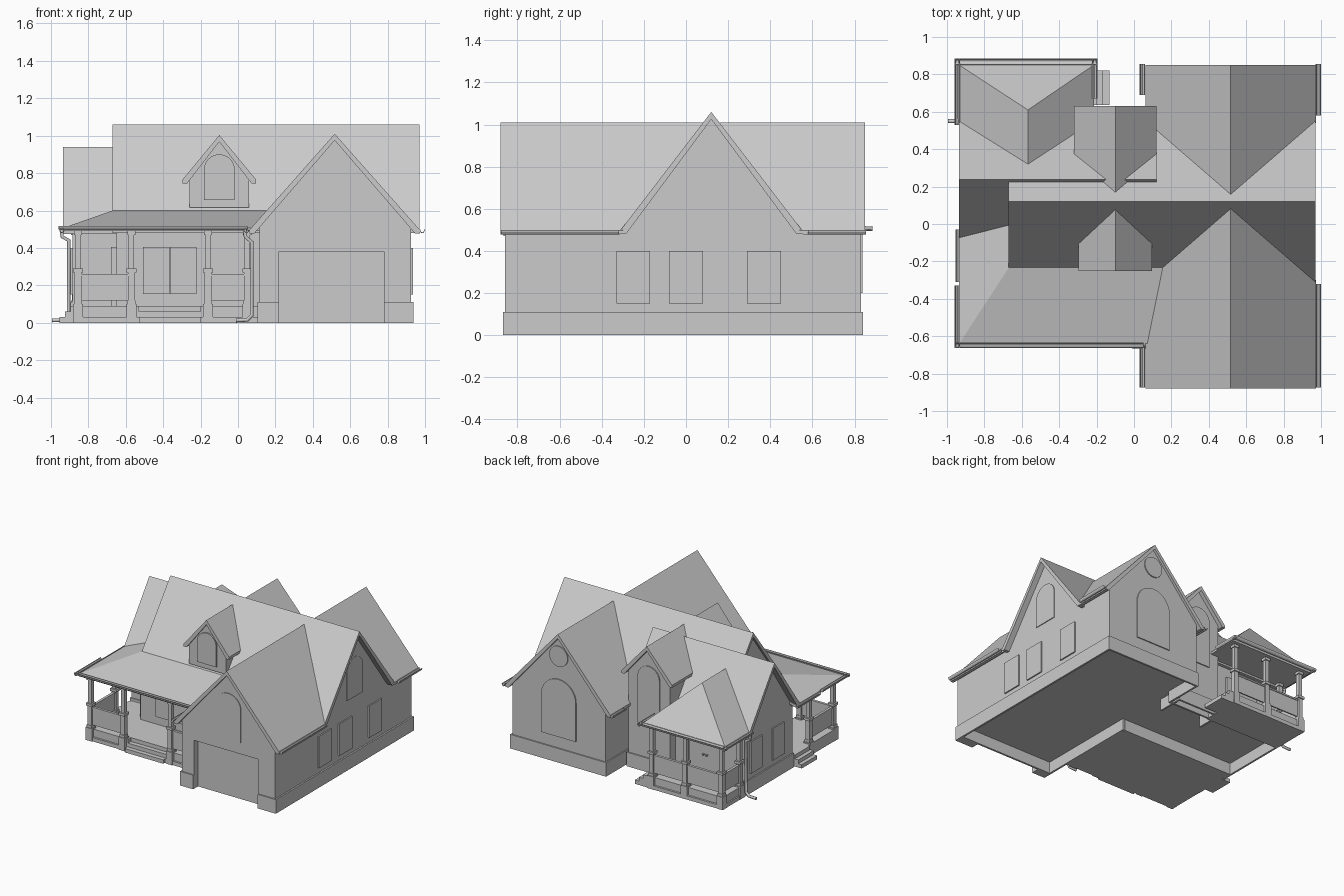
import bpy, bmesh, math
from mathutils import Vector

if "Cube" in bpy.data.objects:
    bpy.data.objects.remove(bpy.data.objects["Cube"])


def finish(name, bm):
    bmesh.ops.recalc_face_normals(bm, faces=bm.faces)
    me = bpy.data.meshes.new(name)
    bm.to_mesh(me)
    bm.free()
    ob = bpy.data.objects.new(name, me)
    bpy.context.collection.objects.link(ob)
    return ob


def prism(name, profile, axis, a, b, clip=None):
    """Extrude a (u, z) profile along x or y; clip = (point, normal) keeps the normal side."""
    bm = bmesh.new()
    at = lambda u, z, t: (t, u, z) if axis == 'x' else (u, t, z)
    ends = [[bm.verts.new(at(u, z, t)) for u, z in profile] for t in (a, b)]
    n = len(profile)
    for e in ends:
        bm.faces.new(e)
    for i in range(n):
        j = (i + 1) % n
        bm.faces.new((ends[0][i], ends[0][j], ends[1][j], ends[1][i]))
    if clip:
        bmesh.ops.bisect_plane(bm, geom=bm.verts[:] + bm.edges[:] + bm.faces[:],
                               plane_co=clip[0], plane_no=clip[1], clear_inner=True)
    return finish(name, bm)


def box(name, x0, x1, y0, y1, z0, z1):
    return prism(name, [(x0, z0), (x1, z0), (x1, z1), (x0, z1)], 'y', y0, y1)


def hull(name, pts):
    bm = bmesh.new()
    for p in pts:
        bm.verts.new(p)
    bmesh.ops.convex_hull(bm, input=bm.verts[:])
    return finish(name, bm)


def gable_roof(name, axis, c, w, apex, eave, a, b, clip=None, t=0.035):
    prism(name, [(c - w, eave - .02), (c - w, eave), (c, apex), (c + w, eave), (c + w, eave - .02),
                 (c + w - .025, eave - .02), (c, apex - t), (c - w + .025, eave - .02)], axis, a, b, clip)


def gable_wall(name, axis, c, w, hw, apex, eave, a, b, z0=.09, t=0.03):
    top = apex - t
    side = top - (apex - eave) / w * hw
    return prism(name, [(c - hw, z0), (c + hw, z0), (c + hw, side), (c, top), (c - hw, side)], axis, a, b)


def arch(name, axis, c, w, z0, z1, a, b):
    r = w / 2
    pts = [(c - r, z0), (c + r, z0)]
    pts += [(c + r * math.cos(math.pi * i / 16), z1 - r + r * math.sin(math.pi * i / 16)) for i in range(17)]
    prism(name, pts, axis, a, b)


def gutter(axis, c, top, a, b, r=.0145, h=.02, t=.004):
    """Open trough with a rounded bottom."""
    arc = [(math.cos(math.pi * (1 + i / 6)), math.sin(math.pi * (1 + i / 6))) for i in range(7)]
    pts = [(c + r * u, top + h * v) for u, v in arc]
    pts += [(c + (r - t) * u, top + (h - t) * v) for u, v in reversed(arc)]
    prism("gutter", pts, axis, a, b)


def cut(obs, name, *dims):
    cutter = box(name, *dims)
    cutter.hide_render = True
    cutter.hide_set(True)
    for ob in obs:
        m = ob.modifiers.new(name, 'BOOLEAN')
        m.operation, m.object, m.solver = 'DIFFERENCE', cutter, 'EXACT'


def pipe(name, pts, r=.011):
    cu = bpy.data.curves.new(name, 'CURVE')
    cu.dimensions = '3D'
    cu.bevel_depth, cu.bevel_resolution, cu.use_fill_caps = r, 1, True
    sp = cu.splines.new('POLY')
    sp.points.add(len(pts) - 1)
    for p, co in zip(sp.points, pts):
        p.co = (*co, 1)
    bpy.context.collection.objects.link(bpy.data.objects.new(name, cu))


def post(x, y):
    for part, w, z0, z1 in (("foot", .027, 0, .10), ("foot_cap", .022, .10, .12), ("lower", .018, .12, .27),
                            ("collar", .026, .27, .29), ("shaft", .015, .29, .47), ("head", .022, .47, .495)):
        box("post_" + part, x - w, x + w, y - w, y + w, z0, z1)


# Main roof planes, used for trimming the smaller roofs
S = (1.06 - .50) / .43
FRONT = (Vector((0, .12, 1.045)), Vector((0, -S, 1)))
REAR = (Vector((0, .12, 1.045)), Vector((0, S, 1)))

# Main house
gable_wall("main_walls", 'x', .12, .43, .40, 1.06, .50, -.65, .925)
gable_roof("main_roof", 'x', .12, .43, 1.06, .50, -.67, .97)
# Left wing, running behind the main ridge
gable_wall("wing_walls", 'x', .238, .31, .29, .94, .505, -.885, .08)
gable_roof("wing_roof", 'x', .238, .32, .94, .495, -.935, .12)
wing_base = box("wing_base", -.895, .1, -.06, .54, 0, .11)

# Garage gable in front, cross gable at the back
garage = gable_wall("garage_walls", 'y', .52, .45, .405, 1.01, .50, -.86, .08)
gable_roof("garage_roof", 'y', .517, .455, 1.01, .497, -.88, .12, FRONT)
gable_wall("rear_gable_walls", 'y', .52, .45, .405, 1.01, .50, .16, .83)
gable_roof("rear_gable_roof", 'y', .517, .455, 1.01, .497, .12, .85, REAR)
base = box("garage_base", .105, .937, -.87, .84, 0, .11)

# Front dormer and full-height rear bay
gable_wall("dormer_walls", 'y', -.1, .20, .16, 1.003, .765, -.236, .06, .615)
gable_roof("dormer_roof", 'y', -.1, .197, 1.003, .765, -.25, .12, FRONT)
gable_wall("bay_walls", 'y', -.1, .22, .18, .995, .75, .2, .60)
gable_roof("bay_roof", 'y', -.1, .22, .995, .75, .12, .63, REAR)
bay_base = box("bay_base", -.29, .09, .4, .61, 0, .11)

# Garage door recess, and the hollow underside of the house
cut((garage, base), "garage_door_cutter", .22, .78, -1, -.81, -.1, .38)
cut((base,), "house_hollow", .12, .922, -.795, .825, -.1, .09)
cut((base, wing_base), "wing_hollow", -.88, .13, .02, .525, -.1, .091)
cut((bay_base,), "bay_hollow", -.275, .075, .3, .595, -.1, .092)

# Hipped porch roofs
zs = (.49, .507)
hull("front_porch_roof", [(x, y, z) for x in (-.935, .2) for y in (-.64, -.03) for z in zs]
     + [(x, y, .60) for x in (-.67, .2) for y in (-.235, .03)])
hull("rear_porch_roof", [(x, y, z) for x in (-.935, -.215) for y in (.55, .85) for z in zs]
     + [(-.567, .61, .83), (-.567, .32, .83)])

# Gutters
for c, top, a, b in ((.985, .499, -.875, -.32), (.985, .499, .58, .855), (.045, .499, -.875, -.65),
                     (.045, .499, .69, .855), (-.945, .515, -.66, -.33), (-.94, .499, -.31, -.03),
                     (-.945, .515, .53, .885), (-.21, .515, .67, .885)):
    gutter('y', c, top, a, b)
gutter('x', -.648, .518, -.96, .05)
gutter('x', .868, .518, -.96, -.2, .018)

# Downspouts
pipe("rear_downspout", [(-.945, .55, .50), (-.94, .55, .46), (-.905, .55, .44), (-.905, .55, .04),
                        (-.93, .55, .015), (-.995, .55, .012)])
pipe("front_downspout", [(.035, -.655, .50), (.04, -.655, .46), (.075, -.655, .43), (.075, -.655, .04),
                         (.05, -.655, .015), (-.01, -.655, .012)])

# Porch floors, each with a low plinth and open where the steps are
for x0, x1 in ((-.88, -.53), (-.20, .11)):
    box("front_porch_floor", x0, x1, -.605, 0, 0, .09)
    box("front_porch_plinth", x0, x1, -.62, -.5, 0, .03)
box("front_porch_centre_floor", -.53, -.20, -.53, 0, 0, .09)
box("rear_porch_floor", -.885, -.25, .52, .81, 0, .09)
box("rear_porch_plinth", -.895, -.24, .52, .825, 0, .03)

# Steps
for i in range(3):
    h, d = .03 * (i + 1), .035 * (2 - i)
    box("front_step", -.53, -.20, -.64 + .035 * i, -.52, 0, h)
    box("side_step", -.895 - d * .85, -.86, -.26, -.07, 0, h)
    box("rear_step", -.27, -.20 + d, .635, .82, 0, h)

# Porch posts
for x, y in ((-.855, -.60), (-.57, -.60), (-.16, -.60), (.05, -.60), (-.855, -.30),
             (-.27, .80), (-.56, .80), (-.87, .80), (-.87, .58)):
    post(x, y)

# Railing panels with a hand rail
for x0, x1, y0, y1 in ((-.855, -.57, -.6, -.6), (-.16, .05, -.6, -.6), (-.855, -.855, -.6, -.3),
                       (-.56, -.27, .8, .8), (-.87, -.56, .8, .8), (-.87, -.87, .58, .8)):
    box("railing_panel", x0 - .005, x1 + .005, y0 - .005, y1 + .005, .12, .25)
    box("hand_rail", x0 - .01, x1 + .01, y0 - .01, y1 + .01, .25, .262)

# Side windows
for y in (-.25, 0, .37):
    box("right_window", .915, .935, y - .08, y + .08, .15, .40)
for y in (.13, .40):
    box("left_window", -.895, -.88, y - .07, y + .07, .15, .40)

# Doors and front window behind the porches
for x in (-.4375, -.2925):
    box("front_window", x - .0715, x + .0715, -.295, -.27, .155, .405)
box("porch_side_door", -.68, -.64, -.24, -.13, .09, .405)
for x in (-.62, -.48):
    box("rear_door", x - .069, x + .069, .52, .545, .09, .40)
for x in (-.565, -.535):
    box("door_knob", x - .006, x + .006, .545, .56, .23, .242)

# Arched and round windows
arch("dormer_window", 'y', -.1, .165, .655, .90, -.248, -.23)
arch("bay_window", 'y', -.1, .19, .37, .83, .59, .608)
arch("garage_gable_window", 'y', .52, .22, .47, .83, -.866, -.85)
arch("right_gable_window", 'x', .12, .20, .54, .85, .91, .931)
arch("rear_arch_window", 'y', .52, .30, .20, .65, .82, .838)
prism("rear_round_window", [(.52 + .08 * math.cos(math.tau * i / 24), .83 + .08 * math.sin(math.tau * i / 24))
                            for i in range(24)], 'y', .82, .838)
